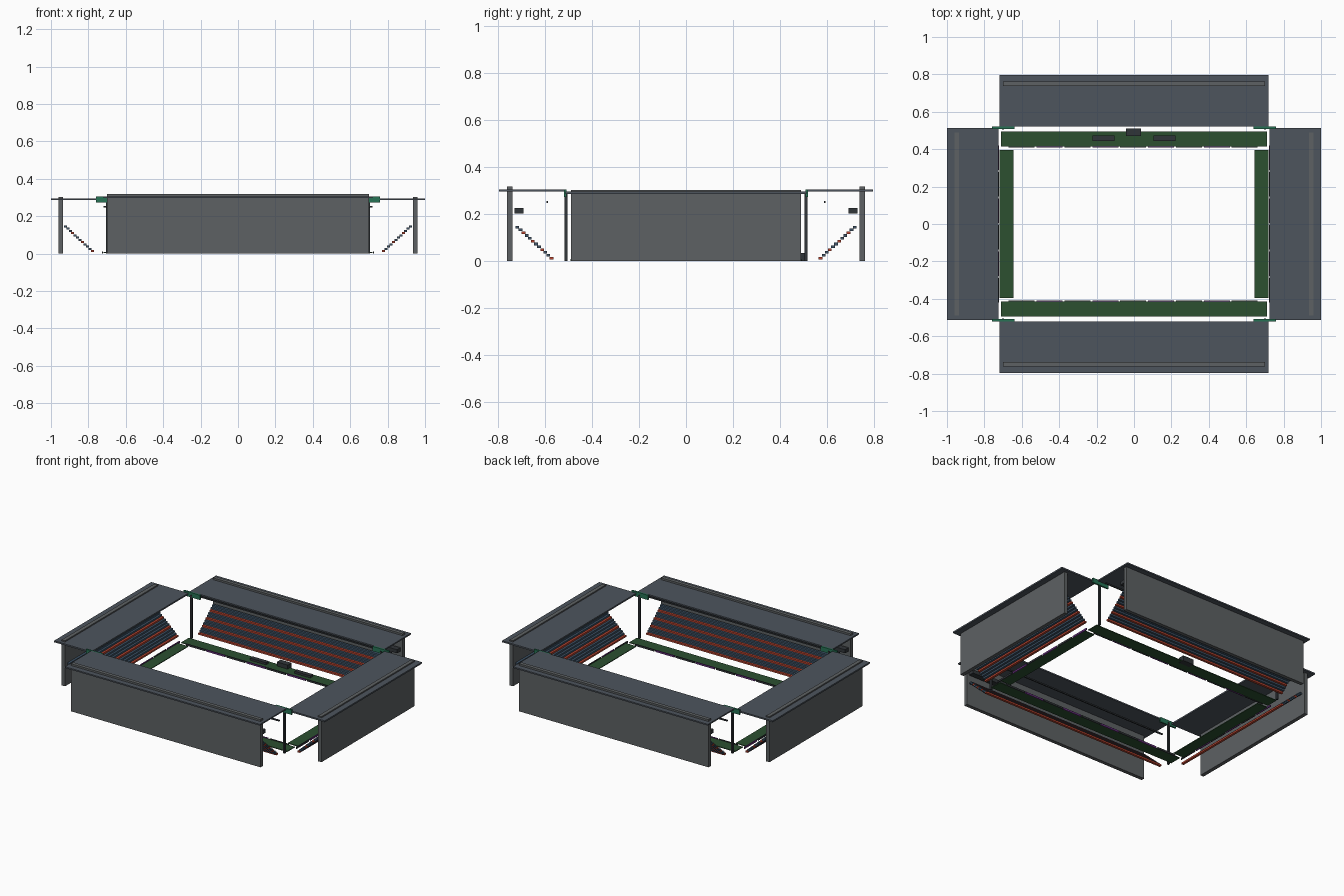
import bpy

if "Cube" in bpy.data.objects:
    bpy.data.objects.remove(bpy.data.objects["Cube"])


def material(name, r, g, b):
    m = bpy.data.materials.new(name)
    m.diffuse_color = (r, g, b, 1)
    m.use_nodes = True
    m.node_tree.nodes["Principled BSDF"].inputs["Base Color"].default_value = m.diffuse_color
    return m


ROOF = material("roof_slate", 0.075, 0.09, 0.11)
WALL = material("wall_grey", 0.11, 0.12, 0.125)
DARK = material("dark_steel", 0.03, 0.035, 0.04)
SEAT = material("seat_blue", 0.05, 0.09, 0.14)
RED = material("seat_red", 0.5, 0.06, 0.03)
GRASS = material("grass", 0.025, 0.08, 0.03)
LAMP = material("lamp_green", 0.02, 0.17, 0.09)
PURPLE = material("board_purple", 0.13, 0.03, 0.2)


def box(name, x, y, z, mat):
    """Box from (min, max) pairs on each axis."""
    verts = [(a, b, c) for a in x for b in y for c in z]
    faces = [(0, 1, 3, 2), (4, 6, 7, 5), (0, 4, 5, 1),
             (2, 3, 7, 6), (0, 2, 6, 4), (1, 5, 7, 3)]
    me = bpy.data.meshes.new(name)
    me.from_pydata(verts, [], faces)
    me.materials.append(mat)
    ob = bpy.data.objects.new(name, me)
    bpy.context.collection.objects.link(ob)
    return ob


def span(s, a, b):
    """Mirror the range a..b to side s."""
    return tuple(sorted((s * a, s * b)))


ROWS = 12
for s, ns, ew in ((-1, "front", "left"), (1, "back", "right")):
    # long sides: roof, outer wall, under-roof rail and gallery
    box(f"{ns}_roof", (-0.72, 0.72), span(s, 0.52, 0.797), (0.297, 0.306), ROOF)
    box(f"{ns}_wall", (-0.70, 0.70), span(s, 0.738, 0.762), (0, 0.318), WALL)
    box(f"{ns}_roof_rail", (-0.72, 0.72), span(s, 0.587, 0.595), (0.247, 0.256), DARK)
    box(f"{ns}_gallery", (-0.69, 0.69), span(s, 0.693, 0.73), (0.203, 0.227), DARK)
    # short sides: roof and outer wall
    box(f"{ew}_roof", span(s, 0.725, 1.0), (-0.513, 0.513), (0.286, 0.296), ROOF)
    box(f"{ew}_wall", span(s, 0.935, 0.96), (-0.49, 0.49), (0, 0.304), WALL)

    # stepped seating rows with red accent rows
    for i in range(ROWS):
        d, z = i * 0.0132, 0.008 + i * 0.0120
        box(f"{ns}_seat_row", (-0.69, 0.69), span(s, 0.565 + d, 0.581 + d),
            (z, z + 0.011), RED if i % 3 == 0 else SEAT)
        box(f"{ew}_seat_row", span(s, 0.77 + d, 0.786 + d), (-0.47, 0.47),
            (z, z + 0.011), RED if i % 4 == 0 else SEAT)

    # grass verges around the open pitch
    box(f"{ns}_verge", (-0.71, 0.71), span(s, 0.415, 0.495), (0.003, 0.008), GRASS)
    box(f"{ew}_verge", span(s, 0.645, 0.72), (-0.395, 0.395), (0.003, 0.008), GRASS)

    # low perimeter boards
    for i in range(9):
        x = -0.67 + i * 0.149
        box(f"{ns}_board", (x, x + 0.139), span(s, 0.408, 0.414), (0, 0.012),
            PURPLE if i % 2 else DARK)
    for i in range(6):
        y = -0.42 + i * 0.142
        box(f"{ew}_board", span(s, 0.722, 0.728), (y, y + 0.13), (0, 0.012),
            PURPLE if i % 2 else DARK)

    # corner light masts
    for t in (-1, 1):
        box(f"{ns}_mast", span(t, 0.695, 0.707), span(s, 0.505, 0.517), (0, 0.29), DARK)
        box(f"{ns}_floodlight", span(t, 0.638, 0.76), span(s, 0.509, 0.52),
            (0.274, 0.306), LAMP)

    # team shelters on the back verge
    box(f"{ew}_shelter", span(s, 0.105, 0.223), (0.445, 0.474), (0.006, 0.022), DARK)

# tunnel box between the shelters
box("tunnel", (-0.042, 0.038), (0.47, 0.51), (0, 0.035), DARK)
